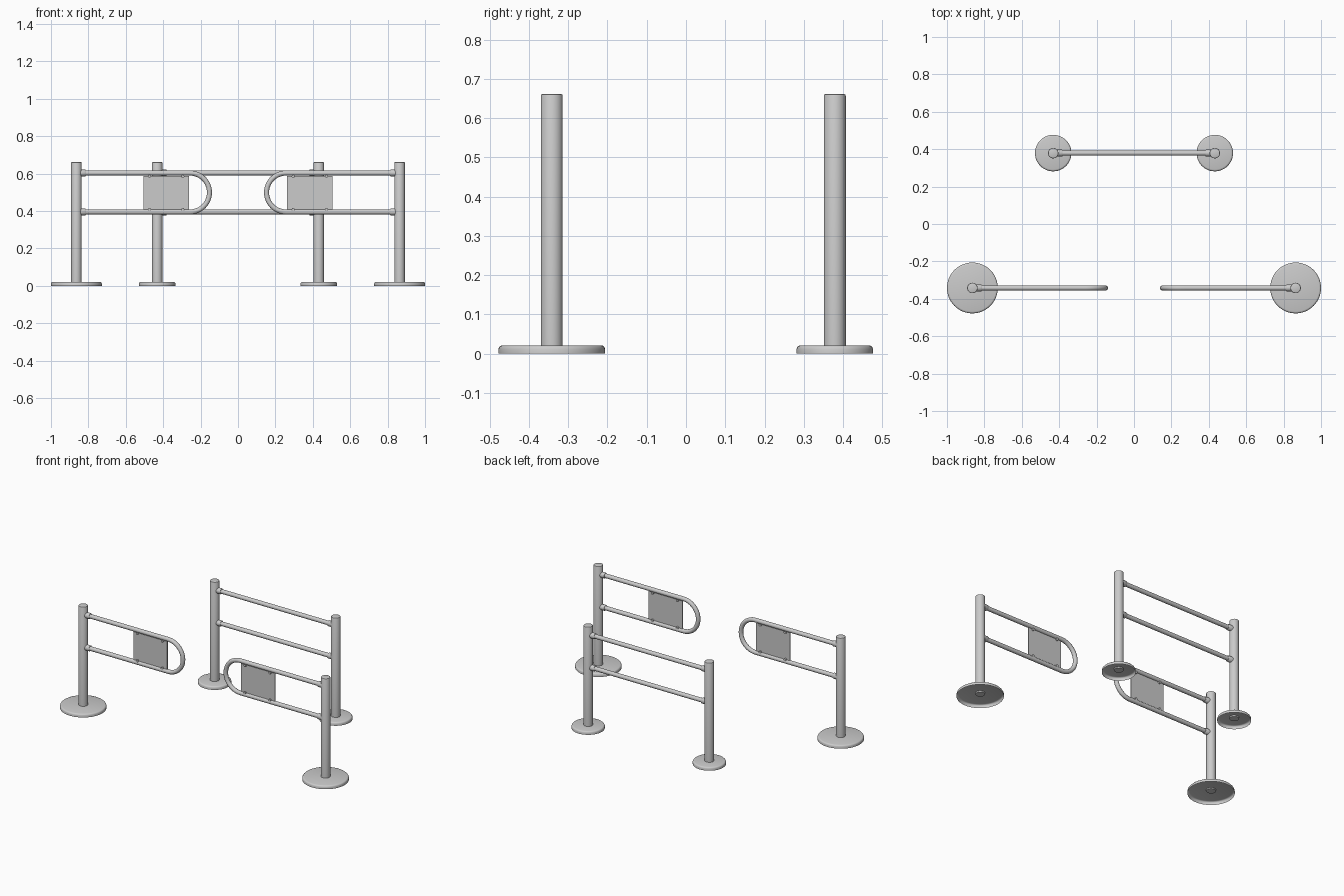
import bpy, bmesh, math
from mathutils import Vector, Matrix

if "Cube" in bpy.data.objects:
    bpy.data.objects.remove(bpy.data.objects["Cube"])

POST_R, POST_H = 0.028, 0.662
RAIL_R = 0.0135
Z_TOP, Z_LOW = 0.603, 0.395
FRONT_Y, BACK_Y = -0.342, 0.379
FRONT_X, BACK_X = 0.864, 0.432


def finish(name, bm, smooth=True):
    bmesh.ops.recalc_face_normals(bm, faces=bm.faces)
    me = bpy.data.meshes.new(name)
    bm.to_mesh(me)
    bm.free()
    ob = bpy.data.objects.new(name, me)
    bpy.context.collection.objects.link(ob)
    if smooth:
        bpy.ops.object.select_all(action='DESELECT')
        bpy.context.view_layer.objects.active = ob
        ob.select_set(True)
        bpy.ops.object.shade_smooth_by_angle(angle=math.radians(40))
    return ob


def lathe(name, profile, loc, axis=(0, 0, 1), segs=32, cap_start=True):
    """Revolve (radius, height) points about an axis; the last ring is always capped."""
    bm = bmesh.new()
    rings = []
    for r, h in profile:
        rings.append([bm.verts.new((r * math.cos(a), r * math.sin(a), h))
                      for a in (2 * math.pi * i / segs for i in range(segs))])
    for a, b in zip(rings, rings[1:]):
        for i in range(segs):
            j = (i + 1) % segs
            bm.faces.new((a[i], a[j], b[j], b[i]))
    bm.faces.new(rings[-1])
    if cap_start:
        bm.faces.new(rings[0][::-1])
    rot = Vector((0, 0, 1)).rotation_difference(Vector(axis)).to_matrix().to_4x4()
    bm.transform(Matrix.Translation(loc) @ rot)
    ob = finish(name, bm)
    if not cap_start:
        # open shell: make the outside face up and outward
        if max(ob.data.polygons, key=lambda p: p.area).normal.z < 0:
            ob.data.flip_normals()
    return ob


def tube(name, path, y, segs=16):
    """Round tube along a path of (x, z) points lying in a plane of constant y."""
    bm = bmesh.new()
    pts = [Vector((x, y, z)) for x, z in path]
    side = Vector((0, 1, 0))
    rings = []
    for i, p in enumerate(pts):
        t = (pts[min(i + 1, len(pts) - 1)] - pts[max(i - 1, 0)]).normalized()
        n = t.cross(side)
        rings.append([bm.verts.new(p + RAIL_R * (math.cos(a) * n + math.sin(a) * side))
                      for a in (2 * math.pi * k / segs for k in range(segs))])
    for a, b in zip(rings, rings[1:]):
        for i in range(segs):
            j = (i + 1) % segs
            bm.faces.new((a[i], a[j], b[j], b[i]))
    bm.faces.new(rings[0][::-1])
    bm.faces.new(rings[-1])
    return finish(name, bm)


def post(name, x, y, base_r):
    # upright with eased top edge, and a foot open underneath
    lathe(name + "_post", [(POST_R, 0.014), (POST_R, POST_H - 0.005),
                           (POST_R - 0.0015, POST_H - 0.0015), (POST_R - 0.005, POST_H)], (x, y, 0))
    lathe(name + "_base", [(base_r, 0), (base_r, 0.012), (base_r - 0.002, 0.017),
                           (base_r - 0.005, 0.020), (base_r - 0.010, 0.0215)],
          (x, y, 0), segs=48, cap_start=False)
    # rail sockets pointing to the centre
    s = -1 if x > 0 else 1
    for z, tag in ((Z_TOP, "upper"), (Z_LOW, "lower")):
        lathe(f"{name}_{tag}_socket", [(0.018, 0.015), (0.018, 0.048), (0.016, 0.051)],
              (x, y, z), axis=(s, 0, 0), segs=20)


for s, side in ((-1, "left"), (1, "right")):
    post("front_" + side, s * FRONT_X, FRONT_Y, 0.136)
    post("back_" + side, s * BACK_X, BACK_Y, 0.0975)

    # gate arm: two rails joined by a half-round end
    rad, cx, cz = (Z_TOP - Z_LOW) / 2, 0.2565, (Z_TOP + Z_LOW) / 2
    path = [(FRONT_X - 0.02, Z_TOP), (cx + 0.02, Z_TOP)]
    for i in range(25):
        a = math.pi / 2 + math.pi * i / 24
        path.append((cx + rad * math.cos(a), cz + rad * math.sin(a)))
    path += [(cx + 0.02, Z_LOW), (FRONT_X - 0.02, Z_LOW)]
    tube(side + "_gate_arm", [(s * x, z) for x, z in path], FRONT_Y)

    # sign plate between the rails
    bm = bmesh.new()
    bmesh.ops.create_cube(bm, size=1, matrix=Matrix.Translation((s * 0.384, FRONT_Y, cz - 0.002))
                          @ Matrix.Diagonal((0.242, 0.006, 0.182, 1)))
    finish(side + "_gate_plate", bm, smooth=False)

    # plate clips
    for x in (0.295, 0.473):
        for z, tag in ((Z_TOP - 0.018, "upper"), (Z_LOW + 0.014, "lower")):
            lathe(f"{side}_{tag}_plate_clip", [(0.008, -0.012), (0.008, 0.012)],
                  (s * x, FRONT_Y, z), axis=(0, 1, 0), segs=16)

# fixed back rails
for z, tag in ((Z_TOP, "upper"), (Z_LOW, "lower")):
    tube(f"back_{tag}_rail", [(-BACK_X + 0.02, z), (BACK_X - 0.02, z)], BACK_Y)
